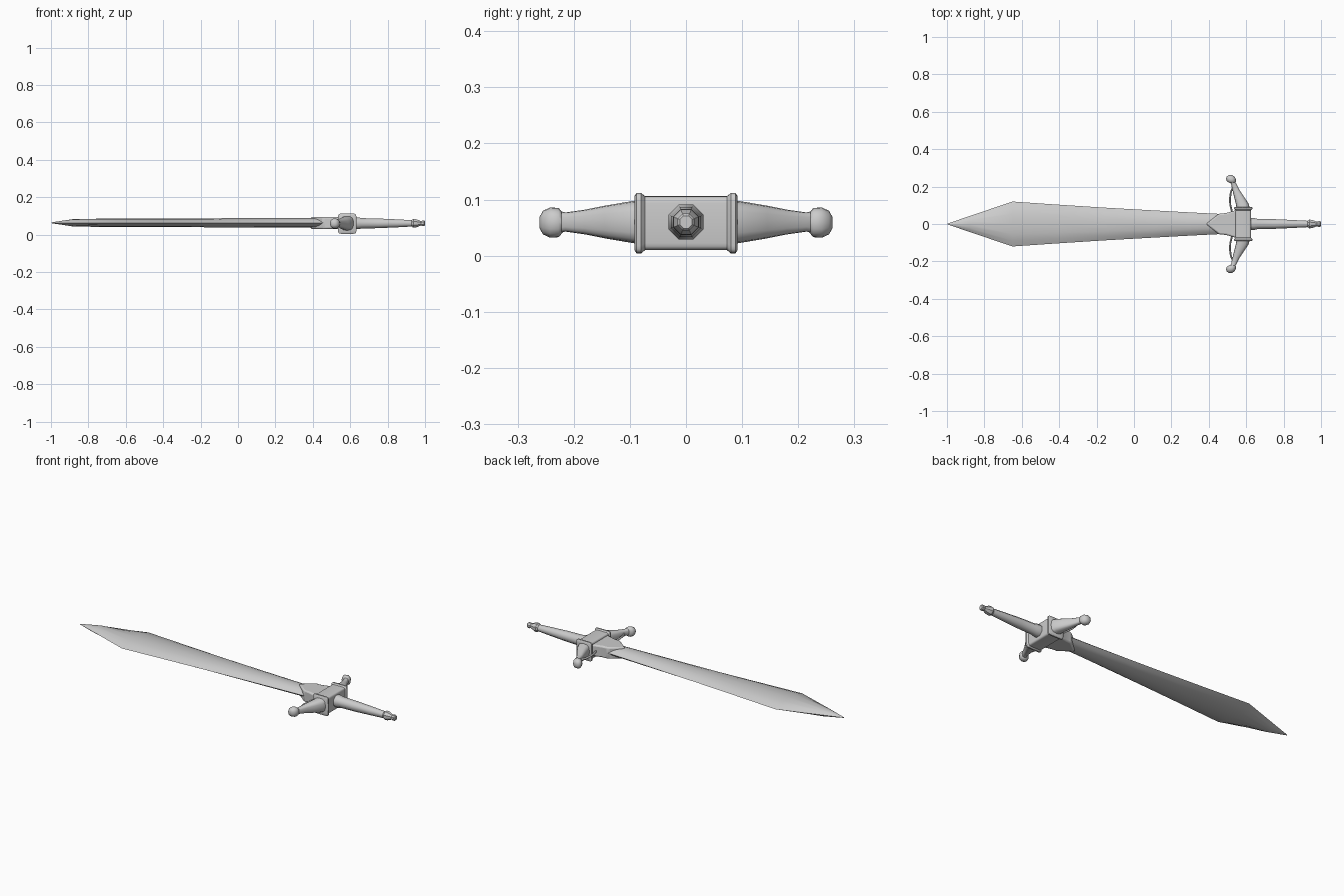
import bpy, bmesh, math
from mathutils import Vector

if "Cube" in bpy.data.objects:
    bpy.data.objects.remove(bpy.data.objects["Cube"])

ZC = 0.06


def ring(n, power=2.0, turn=0.0):
    """Unit superellipse outline with n points."""
    pts = []
    for i in range(n):
        a = 2 * math.pi * i / n + turn
        c, s = math.cos(a), math.sin(a)
        e = 2 / power
        pts.append((math.copysign(abs(c) ** e, c), math.copysign(abs(s) ** e, s)))
    return pts


def finish(name, bm, angle):
    bmesh.ops.remove_doubles(bm, verts=bm.verts, dist=1e-5)
    bmesh.ops.recalc_face_normals(bm, faces=bm.faces)
    mesh = bpy.data.meshes.new(name)
    bm.to_mesh(mesh)
    bm.free()
    ob = bpy.data.objects.new(name, mesh)
    bpy.context.collection.objects.link(ob)
    bpy.ops.object.select_all(action='DESELECT')
    ob.select_set(True)
    bpy.context.view_layer.objects.active = ob
    bpy.ops.object.shade_smooth_by_angle(angle=math.radians(angle))
    return ob


def loft(name, profile, sections, side, angle=35):
    """Skin a profile through (centre, half width along side, half height in z)."""
    bm = bmesh.new()
    side = Vector(side)
    rings = [[bm.verts.new(Vector(c) + side * (p * a) + Vector((0, 0, q * b)))
              for p, q in profile] for c, a, b in sections]
    n = len(profile)
    for r, s in zip(rings, rings[1:]):
        for i in range(n):
            bm.faces.new((r[i], r[(i + 1) % n], s[(i + 1) % n], s[i]))
    bm.faces.new(rings[0])
    bm.faces.new(rings[-1])
    return finish(name, bm, angle)


def mirror_y(ob):
    m = ob.modifiers.new("mirror", 'MIRROR')
    m.use_axis = (False, True, False)


# Blade: lens section, widest near the point
half = [(1, 0), (0.75, 0.5), (0.45, 0.85), (0, 1)]
lens = half + [(-p, q) for p, q in half[-2::-1]]
lens += [(p, -q) for p, q in lens[-2:0:-1]]
blade = [(-0.998, 0.002, 0.002), (-0.88, 0.042, 0.02), (-0.65, 0.12, 0.023),
         (-0.40, 0.103, 0.023), (-0.15, 0.087, 0.024), (0.1, 0.073, 0.025),
         (0.3, 0.062, 0.025), (0.5, 0.052, 0.025)]
loft("blade", lens, [((x, 0, 0.063), a, b) for x, a, b in blade], (0, 1, 0), 28)

# Collar: pointed sleeve over the blade root
bm = bmesh.new()
outline = [(0.385, 0), (0.455, 0.056), (0.49, 0.058), (0.55, 0.075)]
outline += [(x, -y) for x, y in outline[:0:-1]]
face = bm.faces.new([bm.verts.new((x, y, ZC - 0.031)) for x, y in outline])
ext = bmesh.ops.extrude_face_region(bm, geom=[face])
bmesh.ops.translate(bm, vec=(0, 0, 0.066),
                    verts=[v for v in ext["geom"] if isinstance(v, bmesh.types.BMVert)])
collar = finish("blade_collar", bm, 35)
bev = collar.modifiers.new("bevel", 'BEVEL')
bev.width, bev.segments = 0.008, 2

# Guard block with flared rims
block = [(0.092, 0.043, 0.048), (0.088, 0.049, 0.054), (0.08, 0.049, 0.054),
         (0.073, 0.042, 0.048)]
rows = block + [(-y, a, b) for y, a, b in block[::-1]]
loft("guard_block", ring(24, 9), [((0.584, y, 0.058), a, b) for y, a, b in rows],
     (1, 0, 0), 40)

# Swept guard arms with knobs
arm = [(0.584, 0.085, 0.036, 0.039), (0.578, 0.11, 0.034, 0.035),
       (0.562, 0.145, 0.027, 0.029), (0.546, 0.18, 0.019, 0.022),
       (0.533, 0.215, 0.014, 0.017), (0.528, 0.222, 0.015, 0.019)]
mirror_y(loft("guard_arm", ring(16, 2.8),
              [((x, y, ZC), a, b) for x, y, a, b in arm], (1, 0, 0), 40))
knob = [(0.526, 0.22, 0.015, 0.018), (0.521, 0.227, 0.024, 0.026),
        (0.518, 0.242, 0.026, 0.027), (0.516, 0.255, 0.02, 0.021),
        (0.516, 0.261, 0.009, 0.01)]
mirror_y(loft("guard_knob", ring(16, 2.3),
              [((x, y, ZC - 0.001), a, b) for x, y, a, b in knob], (1, 0, 0), 60))

# Thin bows between arm ends and collar
bow = [(0.532, 0.205), (0.518, 0.17), (0.513, 0.135), (0.515, 0.1),
       (0.523, 0.07), (0.535, 0.045)]
mirror_y(loft("guard_bow", ring(8), [((x, y, ZC), 0.005, 0.006) for x, y in bow],
              (1, 0, 0), 50))

# Grip and pommel, eight sided turned shapes
grip = [(0.6, 0.034), (0.645, 0.034), (0.66, 0.03), (0.75, 0.028),
        (0.85, 0.023), (0.935, 0.018)]
loft("grip", ring(8, 2, math.pi / 8), [((x, 0, ZC), r, r) for x, r in grip],
     (0, 1, 0), 50)
pommel = [(0.925, 0.017), (0.937, 0.025), (0.952, 0.024), (0.978, 0.013),
          (0.985, 0.016), (0.995, 0.016), (1.0, 0.012)]
loft("pommel", ring(8, 2, math.pi / 8), [((x, 0, ZC), r, r) for x, r in pommel],
     (0, 1, 0), 35)
